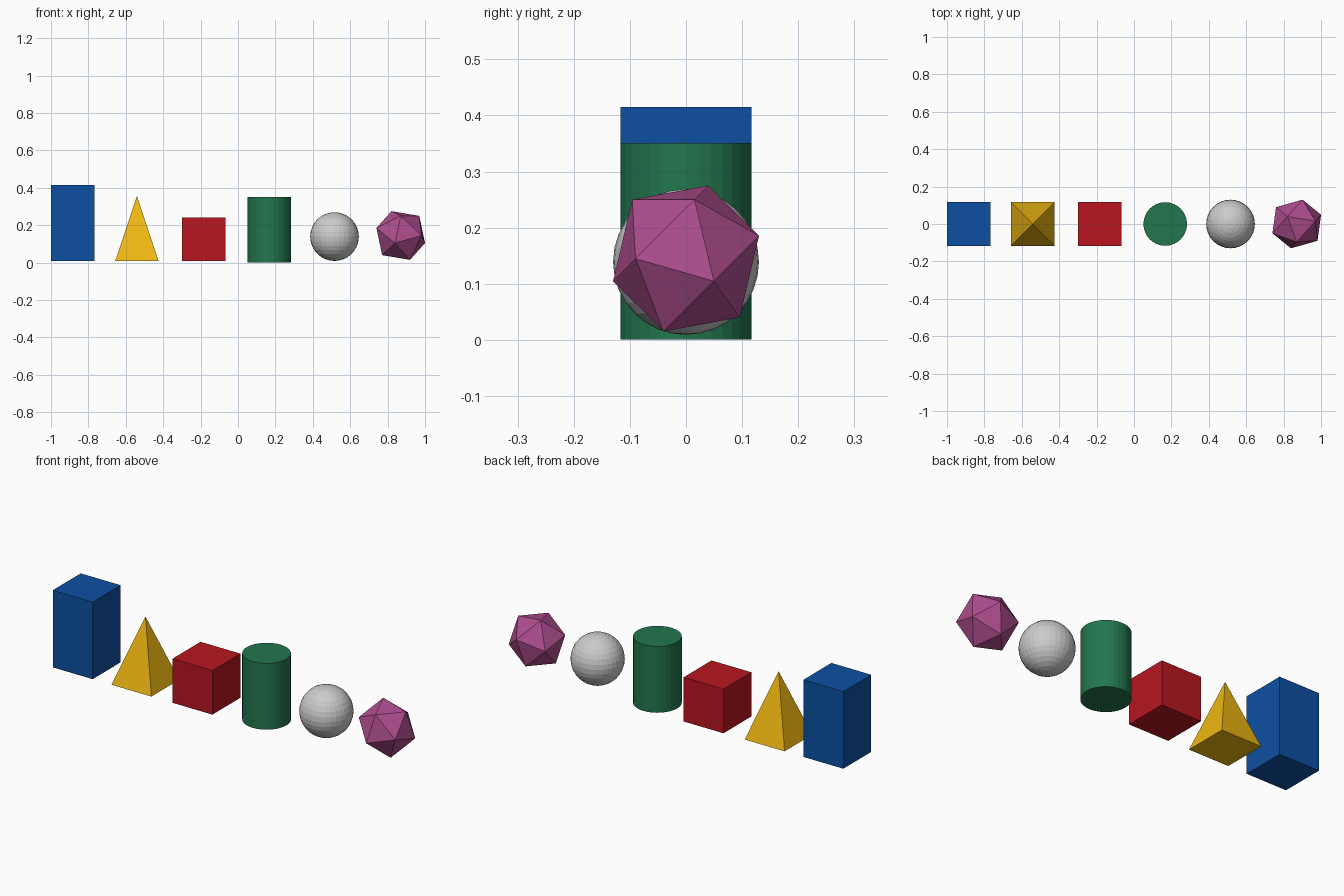
import bpy, bmesh
from math import pi
from mathutils import Matrix, Vector

if "Cube" in bpy.data.objects:
    bpy.data.objects.remove(bpy.data.objects["Cube"])

W = 0.233   # common footprint width
D = 0.26    # common diameter of the round solids


def make(name, bm, location, color=None):
    bmesh.ops.recalc_face_normals(bm, faces=bm.faces[:])
    mesh = bpy.data.meshes.new(name)
    bm.to_mesh(mesh)
    bm.free()
    obj = bpy.data.objects.new(name, mesh)
    obj.location = location
    bpy.context.collection.objects.link(obj)
    if color:
        mat = bpy.data.materials.new(name + "_paint")
        mat.diffuse_color = (*color, 1)
        mat.use_nodes = True
        mat.node_tree.nodes["Principled BSDF"].inputs["Base Color"].default_value = mat.diffuse_color
        mesh.materials.append(mat)
    return obj


def box(name, x, z0, z1, color):
    bm = bmesh.new()
    bmesh.ops.create_cube(bm, size=1)
    bmesh.ops.scale(bm, vec=(W, W, z1 - z0), verts=bm.verts)
    make(name, bm, (x, 0, (z0 + z1) / 2), color)


def cone(name, x, z0, z1, sides, r1, r2, color, turn=0):
    bm = bmesh.new()
    bmesh.ops.create_cone(bm, cap_ends=True, segments=sides, radius1=r1, radius2=r2,
                          depth=z1 - z0, matrix=Matrix.Rotation(turn, 4, 'Z'))
    bmesh.ops.remove_doubles(bm, verts=bm.verts[:], dist=1e-5)
    make(name, bm, (x, 0, (z0 + z1) / 2), color)


# Square-based solids
box("tall_block", -0.8835, 0.008, 0.415, (0.004, 0.08, 0.36))
cone("pyramid", -0.5405, 0.008, 0.355, 4, W / 2 ** 0.5, 0, (0.87, 0.48, 0.006), pi / 4)
box("cube", -0.184, 0.008, 0.241, (0.48, 0.008, 0.014))

# Cylinder
cone("cylinder", 0.167, 0.001, 0.351, 32, W / 2, W / 2, (0.016, 0.18, 0.075))

# Sphere, flat faceted
bm = bmesh.new()
bmesh.ops.create_uvsphere(bm, u_segments=32, v_segments=16, radius=D / 2)
make("sphere", bm, (0.516, 0, 0.139))

# Tumbled icosahedron: aim its pole and one neighbouring corner, then fit its box
bm = bmesh.new()
bmesh.ops.create_icosphere(bm, subdivisions=1, radius=1)
pole = Vector((0.892, 0.358, -0.277)).normalized()
side = Vector((0.758, -0.652, 0.0))
side = (side - pole * side.dot(pole)).normalized()
turn = Matrix((side, pole.cross(side), pole)).transposed()
bmesh.ops.transform(bm, matrix=turn.to_4x4(), verts=bm.verts)
size = [2 * max(v.co[i] for v in bm.verts) for i in range(3)]
bmesh.ops.scale(bm, vec=[D / s for s in size], verts=bm.verts)
make("icosahedron", bm, (0.87, 0, 0.145), (0.42, 0.075, 0.27))
